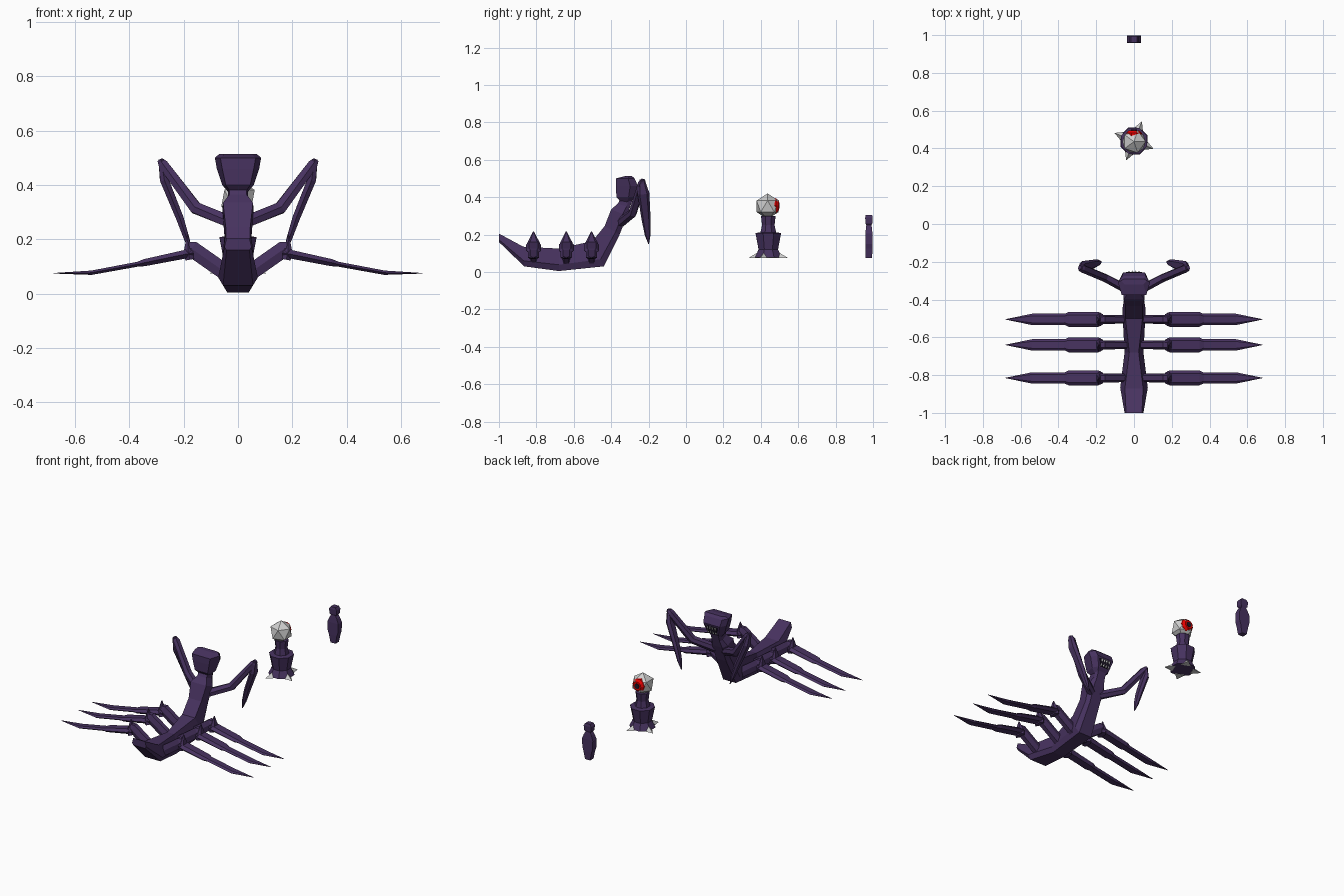
import bpy, bmesh, math
from mathutils import Vector

if "Cube" in bpy.data.objects:
    bpy.data.objects.remove(bpy.data.objects["Cube"])


def material(name, rgb):
    m = bpy.data.materials.new(name)
    m.diffuse_color = (*rgb, 1)
    m.use_nodes = True
    m.node_tree.nodes["Principled BSDF"].inputs["Base Color"].default_value = m.diffuse_color
    return m


PURPLE = material("dark purple", (0.063, 0.032, 0.115))
GREY = material("pale grey", (0.62, 0.62, 0.62))
RED = material("red", (0.8, 0.0, 0.0))
BLACK = material("near black", (0.012, 0.008, 0.02))


def finish(name, bm, mat, mirror=False):
    bmesh.ops.recalc_face_normals(bm, faces=bm.faces)
    me = bpy.data.meshes.new(name)
    bm.to_mesh(me)
    bm.free()
    me.materials.append(mat)
    ob = bpy.data.objects.new(name, me)
    bpy.context.collection.objects.link(ob)
    if mirror:
        ob.modifiers.new("mirror", 'MIRROR').use_mirror_merge = False
    return ob


def loft(name, rings, mat=PURPLE, mirror=False):
    """Skin a list of equal-length vertex rings and cap both ends."""
    bm = bmesh.new()
    rs = [[bm.verts.new(p) for p in r] for r in rings]
    n = len(rs[0])
    for a, b in zip(rs, rs[1:]):
        for i in range(n):
            j = (i + 1) % n
            bm.faces.new((a[i], a[j], b[j], b[i]))
    bm.faces.new(rs[0])
    bm.faces.new(rs[-1])
    return finish(name, bm, mat, mirror)


def strut(name, path, side, mat=PURPLE, mirror=True):
    """Six-sided limb: path of (x, y, z, half width along side, half thickness)."""
    pts = [Vector(p[:3]) for p in path]
    rings = []
    for i, p in enumerate(path):
        t = (pts[min(i + 1, len(pts) - 1)] - pts[max(i - 1, 0)]).normalized()
        s = Vector(side)
        s = (s - t * s.dot(t)).normalized()
        u = t.cross(s)
        a, b = p[3], p[4]
        rings.append([pts[i] + s * a * x + u * b * y for x, y in
                      ((1, 0), (.6, 1), (-.6, 1), (-1, 0), (-.6, -1), (.6, -1))])
    return loft(name, rings, mat, mirror)


def column(name, levels, sides, centre, turn=0.0, mat=PURPLE, sy=1.0):
    """Stacked polygon rings of (z, radius)."""
    cx, cy = centre
    return loft(name, [[(cx + r * math.cos(turn + i * math.tau / sides),
                         cy + sy * r * math.sin(turn + i * math.tau / sides), z)
                        for i in range(sides)] for z, r in levels], mat)


def spine_ring(top, bot, wt, wm, wb, k=0.72):
    """Body section between a back point and a belly point, widest at fraction k."""
    t, b = Vector((0, *top)), Vector((0, *bot))
    m = t.lerp(b, k)
    x = Vector((1, 0, 0))
    return [t + x * wt, m + x * wm, b + x * wb, b - x * wb, m - x * wm, t - x * wt]


# Body: raised tail, low abdomen, upright torso and neck
loft("body", [spine_ring(*r) for r in (
    ((-1.0, .205), (-1.0, .16), .042, .05, .042),
    ((-.87, .135), (-.865, .03), .048, .073, .055),
    ((-.68, .125), (-.68, .005), .025, .05, .04),
    ((-.50, .165), (-.44, .03), .045, .062, .045),
    ((-.435, .245), (-.355, .20), .045, .05, .035),
    ((-.40, .335), (-.315, .30), .055, .058, .035),
    ((-.365, .365), (-.30, .345), .032, .036, .028),
    ((-.345, .40), (-.285, .39), .032, .036, .028))])

# Head, widest at the crown
def head_ring(z, back, front, wb, wm, wf):
    mid = back * .35 + front * .65
    return [(wb, back, z), (wm, mid, z), (wf, front, z),
            (-wf, front, z), (-wm, mid, z), (-wb, back, z)]

loft("head", [head_ring(*r) for r in (
    (.37, -.345, -.30, .025, .032, .025),
    (.40, -.372, -.272, .045, .058, .04),
    (.46, -.375, -.257, .058, .078, .058),
    (.50, -.375, -.275, .065, .085, .062),
    (.514, -.32, -.29, .05, .07, .05))])

# Mouth with two rows of teeth on the face
loft("mouth", [[(x, y + d, z) for x, y, z in
               ((-.03, -.2665, .405), (.03, -.2665, .405),
                (.042, -.257, .448), (-.042, -.257, .448))]
               for d in (-.004, .003)], BLACK)
for i in range(4):
    x = -.027 + i * .018
    for z0, z1, y in ((.448, .430, -.256), (.405, .421, -.265)):
        loft("tooth", [[(x - .008, y, z0), (x + .008, y, z0), (x, y + .009, z0)],
                       [(x - .001, y, z1), (x + .001, y, z1), (x, y + .007, z1)]], GREY)

# Three pairs of legs, each with thigh, knee spike, shin and pointed foot
for y in (-.505, -.64, -.815):
    strut("thigh", [(.02, y, .06, .022, .03), (.17, y, .165, .024, .03),
                    (.188, y, .168, .022, .022)], (0, 1, 0))
    strut("knee_spike", [(.178, y, .125, .036, .016), (.184, y, .155, .034, .016),
                         (.186, y, .217, .002, .002)], (0, 1, 0))
    strut("shin", [(.165, y, .15, .028, .012), (.19, y, .146, .04, .016),
                   (.345, y, .114, .04, .013), (.37, y, .108, .028, .009)], (0, 1, 0))
    strut("foot", [(.35, y, .112, .03, .009), (.54, y, .077, .03, .008),
                   (.68, y, .075, .001, .001)], (0, 1, 0))

# Raised arms ending in hanging blades
strut("arm", [(.03, -.35, .265, .024, .022), (.155, -.285, .315, .022, .022),
              (.275, -.235, .475, .022, .018), (.287, -.23, .492, .012, .01)], (0, 1, 0))
strut("arm_blade", [(.283, -.235, .494, .014, .01), (.272, -.228, .42, .032, .016),
                    (.215, -.213, .28, .024, .014), (.188, -.205, .20, .016, .010),
                    (.172, -.20, .15, .002, .002)], (0, 1, 0))

# Watch tower: faceted column, ground claws, eyeball with iris and pupil
C = (0, .44)
column("tower", [(.078, .078), (.12, .056), (.208, .074), (.212, .045),
                 (.25, .036), (.30, .042)], 8, C, math.radians(23))
for k in range(4):
    a = math.radians(68 + 90 * k)
    d, s = Vector((math.cos(a), math.sin(a), 0)), Vector((-math.sin(a), math.cos(a), 0))
    o = Vector((*C, 0))
    up = Vector((0, 0, 1))
    loft("tower_claw", [[o + d * .055 + s * .03 + up * .075, o + d * .055 - s * .03 + up * .075,
                         o + d * .055 + up * .108],
                        [o + d * .11 + s * .001 + up * .075, o + d * .11 - s * .001 + up * .075,
                         o + d * .11 + up * .077]], GREY)

bm = bmesh.new()
bmesh.ops.create_icosphere(bm, subdivisions=1, radius=.069)
bmesh.ops.translate(bm, verts=bm.verts, vec=(0, .436, .351))
finish("eyeball", bm, GREY)


def disc(name, levels, mat):
    loft(name, [[(r * math.cos(i * math.tau / 10), y, .355 + r * math.sin(i * math.tau / 10))
                 for i in range(10)] for y, r in levels], mat)


disc("iris", [(.455, .043), (.482, .041), (.496, .028)], RED)
disc("pupil", [(.49, .018), (.499, .016)], BLACK)

# Small standing marker with a rounded head block
loft("marker", [[(w, .978 - d, z), (w, .978 + d, z), (-w, .978 + d, z), (-w, .978 - d, z)]
                for z, w, d in ((.075, .018, .017), (.125, .028, .019), (.15, .036, .019),
                                (.205, .038, .019), (.235, .026, .016), (.25, .016, .014),
                                (.26, .024, .018), (.29, .026, .02), (.305, .017, .017))])
